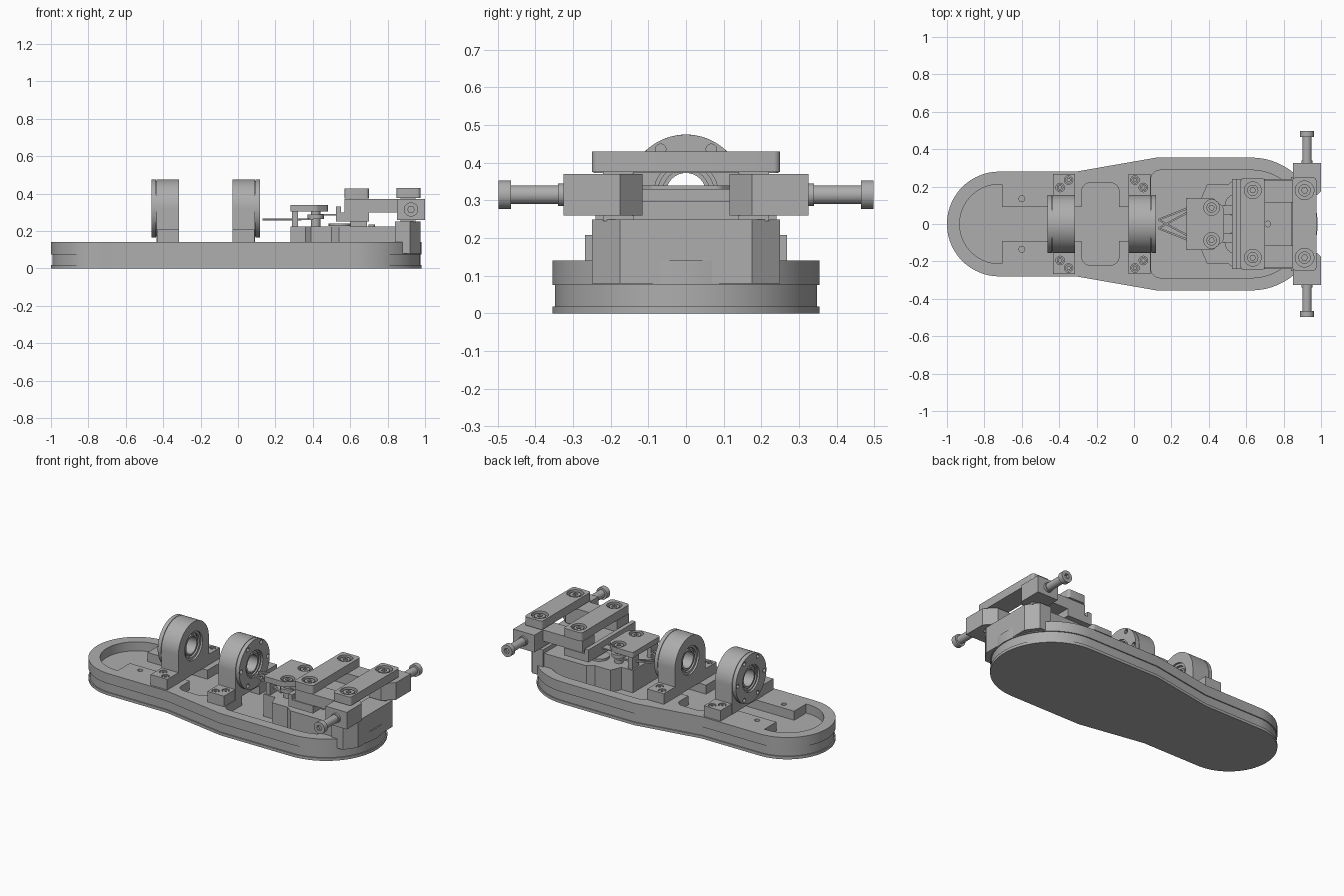
import bpy, bmesh
from math import cos, sin, pi, radians

if "Cube" in bpy.data.objects:
    bpy.data.objects.remove(bpy.data.objects["Cube"])

grey = bpy.data.materials.new("machined_grey")
grey.use_nodes = True
GREY = (0.42, 0.42, 0.42, 1)
grey.diffuse_color = GREY
grey.node_tree.nodes["Principled BSDF"].inputs["Base Color"].default_value = GREY
parts = []


def prism(name, pts, lo, hi, axis="z", fillet=0, segs=5):
    """Extrude a 2D outline along an axis; fillet rounds the extruded corners."""
    put = {"x": lambda u, v, w: (w, u, v),
           "y": lambda u, v, w: (u, w, v),
           "z": lambda u, v, w: (u, v, w)}[axis]
    bm = bmesh.new()
    a = [bm.verts.new(put(u, v, lo)) for u, v in pts]
    b = [bm.verts.new(put(u, v, hi)) for u, v in pts]
    bm.faces.new(a)
    bm.faces.new(b)
    n = len(pts)
    for i in range(n):
        j = (i + 1) % n
        bm.faces.new((a[i], a[j], b[j], b[i]))
    if fillet:
        edges = [bm.edges.get((p, q)) for p, q in zip(a, b)]
        bmesh.ops.bevel(bm, geom=edges, offset=fillet, segments=segs,
                        profile=0.5, affect="EDGES")
    bmesh.ops.recalc_face_normals(bm, faces=bm.faces)
    mesh = bpy.data.meshes.new(name)
    bm.to_mesh(mesh)
    bm.free()
    mesh.materials.append(grey)
    ob = bpy.data.objects.new(name, mesh)
    bpy.context.collection.objects.link(ob)
    parts.append(ob)
    return ob


def rect(x0, x1, y0, y1):
    return [(x0, y0), (x1, y0), (x1, y1), (x0, y1)]


def arc(cx, cy, r, a0=0, a1=360, n=40):
    full = a1 - a0 == 360
    return [(cx + r * cos(radians(a0 + (a1 - a0) * i / n)),
             cy + r * sin(radians(a0 + (a1 - a0) * i / n)))
            for i in range(n if full else n + 1)]


def disc(name, u, v, r, lo, hi, axis="z", n=32):
    return prism(name, arc(u, v, r, n=n), lo, hi, axis)


def cut(ob, *cutters):
    """Subtract each cutter and throw it away."""
    for c in cutters:
        mod = ob.modifiers.new("cut", "BOOLEAN")
        mod.operation, mod.solver, mod.object = "DIFFERENCE", "EXACT", c
        deps = bpy.context.evaluated_depsgraph_get()
        mesh = bpy.data.meshes.new_from_object(ob.evaluated_get(deps))
        ob.modifiers.clear()
        ob.data = mesh
        parts.remove(c)
        bpy.data.objects.remove(c)
    return ob


def screw(name, x, y, top, r=0.026):
    """Cap screw with a hexagonal socket."""
    s = disc(name, x, y, r, top - 0.025, top, n=24)
    cut(s, disc("socket", x, y, r * 0.5, top - 0.012, top + 0.01, n=6))


# Base layers
def outline(d):
    small, big = 0.28 - d, 0.355 - d
    return (arc(-0.72, 0, small, 90, 270) + [(-0.31, -small), (0.12, -big)]
            + arc(0.627, 0, big, -90, 90) + [(0.12, big), (-0.31, small)])


prism("base_foot", outline(0), 0, 0.018)
prism("base_body", outline(0.007), 0.018, 0.075)
deck = prism("base_deck", outline(0), 0.075, 0.14)
FLOOR, OVER = 0.082, 0.2
cut(deck,
    prism("end_pocket", arc(-0.72, 0, 0.212, 90, 270) + [(-0.705, -0.212), (-0.705, 0.212)], FLOOR, OVER),
    prism("channel", rect(-0.8, 0.2, -0.09, 0.09), FLOOR, OVER),
    prism("middle_pocket", rect(-0.28, -0.08, -0.22, 0.22), FLOOR, OVER, fillet=0.045),
    prism("large_pocket", rect(0.09, 0.5, -0.288, 0.288), FLOOR, OVER, fillet=0.05),
    prism("large_pocket_end", arc(0.627, 0, 0.288, -90, 90) + [(0.4, 0.288), (0.4, -0.288)], FLOOR, OVER),
    *[disc("dowel_hole", -0.6, s * 0.135, 0.016, 0.1, OVER, n=16) for s in (-1, 1)])


# Bearing mounts, mirrored so that the flanges face outwards
def bearing_mount(tag, inner, d):
    def span(a, b):
        return sorted((inner + d * a, inner + d * b))
    r, cz = 0.155, 0.32
    body = prism(tag + "_mount_body", arc(0, cz, r, 0, 180) + [(-r, 0.14), (r, 0.14)],
                 *span(0, 0.12), "x")
    cut(body, disc("bore", 0, cz, 0.09, *span(-0.1, 0.3), "x"))
    flange = disc(tag + "_mount_flange", 0, cz, r, *span(0.123, 0.147), "x", 48)
    cut(flange, disc("bore", 0, cz, 0.085, *span(-0.1, 0.3), "x"),
        *[disc("hole", 0.134 * cos(k * pi / 3), cz + 0.134 * sin(k * pi / 3), 0.014,
               *span(0.13, 0.2), "x", 12) for k in range(6)])
    neck = disc(tag + "_mount_neck", 0, cz, 0.148, *span(0.11, 0.125), "x", 48)
    cut(neck, disc("bore", 0, cz, 0.09, *span(-0.1, 0.3), "x"))
    for part, r0, r1, a, b in (("bearing_outer", 0.075, 0.092, 0.012, 0.135),
                               ("bearing_shield", 0.062, 0.077, 0.025, 0.125),
                               ("bearing_inner", 0.053, 0.064, 0.015, 0.132)):
        ring = disc(tag + "_" + part, 0, cz, r1, *span(a, b), "x")
        cut(ring, disc("bore", 0, cz, r0, *span(-0.1, 0.3), "x"))
    for s in (-1, 1):
        y0, y1 = sorted((s * 0.15, s * 0.268))
        foot = prism(tag + "_mount_foot", rect(*span(0, 0.118), y0, y1), 0.14, 0.208)
        spots = [(inner + d * 0.035, s * 0.235), (inner + d * 0.08, s * 0.195)]
        cut(foot, *[disc("seat", x, y, 0.023, 0.195, 0.3, n=20) for x, y in spots])
        for x, y in spots:
            screw(tag + "_foot_screw", x, y, 0.205, 0.018)


bearing_mount("rear", -0.315, -1)
bearing_mount("middle", -0.03, 1)


def mirrored(half):
    """Complete an outline given for y > 0."""
    return half + [(x, -y) for x, y in reversed(half)]


# Contact carrier and pedestal
prism("carrier_plate", mirrored([(0.28, 0.14), (0.36, 0.14), (0.39, 0.21), (0.5, 0.21),
                                 (0.54, 0.24), (0.845, 0.24)]), 0.08, 0.225)
prism("pedestal", mirrored([(0.84, 0.25), (0.92, 0.25), (0.975, 0.175)]), 0.08, 0.25)
disc("carrier_pin", 0.715, 0, 0.018, 0.22, 0.235, n=16)
prism("rear_carrier", rect(0.525, 0.7, -0.24, 0.24), 0.25, 0.298)
prism("carrier_lip", rect(0.525, 0.552, -0.24, 0.24), 0.298, 0.33)
prism("carrier_spacer", rect(0.6, 0.69, -0.12, 0.12), 0.22, 0.252)


# Clamp bars with recessed screws
def clamp_bar(name, pts, z0, z1, spots, r, fillet):
    bar = prism(name, pts, z0, z1, fillet=fillet)
    cut(bar, *[disc("recess", x, y, r, z1 - 0.022, z1 + 0.1) for x, y in spots])
    for x, y in spots:
        screw(name + "_screw", x, y, z1 - 0.006, r * 0.66)


clamp_bar("tip_clamp", mirrored([(0.28, 0.14), (0.42, 0.14), (0.48, 0.09)]), 0.305, 0.34,
          [(0.415, 0.088), (0.415, -0.088)], 0.042, 0.012)
clamp_bar("inner_clamp", rect(0.57, 0.7, -0.245, 0.245), 0.373, 0.427,
          [(0.635, 0.18), (0.635, -0.18)], 0.045, 0.018)
clamp_bar("outer_clamp", rect(0.848, 0.975, -0.25, 0.25), 0.376, 0.43,
          [(0.912, 0.18), (0.912, -0.18)], 0.05, 0.018)

# Paired posts, probes, levers and thumb rods
for s, side in ((1, "left"), (-1, "right")):
    def flip(pts):
        return [(x, s * y) for x, y in pts]

    def along(a, b):
        return sorted((s * a, s * b))
    prism(side + "_tip_post", flip(rect(0.29, 0.32, 0.06, 0.13)), 0.22, 0.31)
    disc(side + "_post", 0.415, s * 0.088, 0.026, 0.22, 0.31, n=24)
    disc(side + "_post_collar", 0.415, s * 0.088, 0.044, 0.265, 0.288, n=24)
    disc(side + "_rear_washer", 0.545, s * 0.1, 0.06, 0.226, 0.24, n=24)
    # Sprung probe wires meeting at the tip
    prism(side + "_outer_probe", flip([(0.13, 0.018), (0.13, 0.028), (0.4, 0.135), (0.4, 0.122)]), 0.258, 0.268)
    prism(side + "_inner_probe", flip([(0.13, 0.018), (0.13, 0.028), (0.34, -0.085), (0.34, -0.097)]),
          0.256, 0.266)
    prism(side + "_contact_blade", flip(rect(0.4, 0.6, 0.05, 0.1)), 0.284, 0.292)
    prism(side + "_lever_arm", flip(rect(0.57, 0.87, 0.115, 0.235)), 0.298, 0.37)
    prism(side + "_lever_block", flip([(0.85, 0.115), (0.935, 0.115), (1.0, 0.175),
                                       (1.0, 0.325), (0.85, 0.325)]), 0.26, 0.37)
    prism(side + "_lever_spacer", flip(rect(0.87, 0.95, 0.14, 0.22)), 0.245, 0.38)
    disc(side + "_rod_collar", 0.925, 0.315, 0.03, *along(0.32, 0.34), "y")
    disc(side + "_rod", 0.925, 0.315, 0.025, *along(0.32, 0.47), "y")
    head = disc(side + "_rod_head", 0.925, 0.315, 0.038, *along(0.465, 0.498), "y")
    cut(head, disc("socket", 0.925, 0.315, 0.018, *along(0.48, 0.6), "y", 6))

# Soft curves with crisp edges
bpy.ops.object.select_all(action="DESELECT")
for ob in parts:
    ob.select_set(True)
bpy.context.view_layer.objects.active = parts[0]
bpy.ops.object.shade_smooth_by_angle(angle=radians(30))
